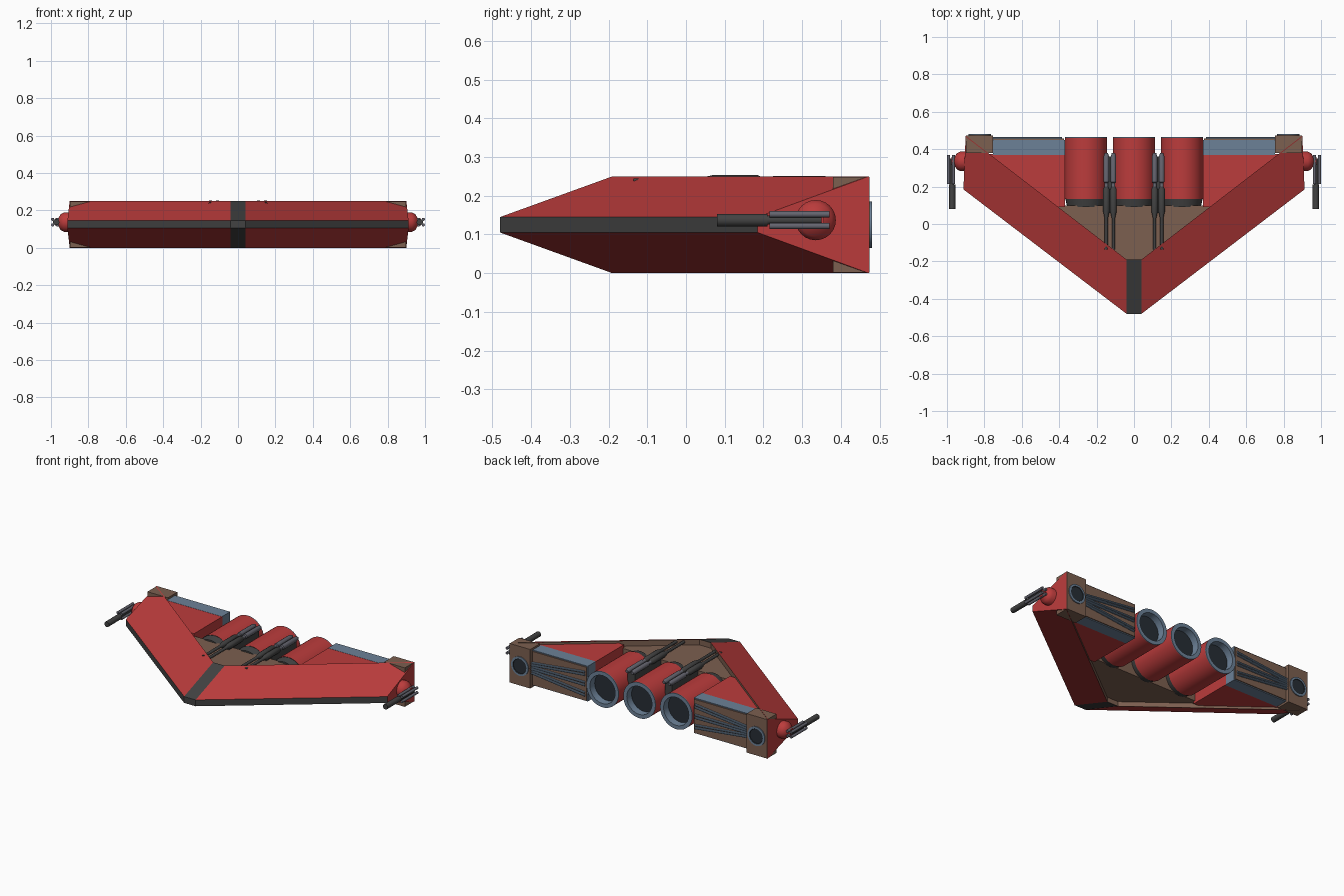
import bpy, bmesh, math
from mathutils import Vector

if "Cube" in bpy.data.objects:
    bpy.data.objects.remove(bpy.data.objects["Cube"])


def mat(name, r, g, b):
    m = bpy.data.materials.new(name)
    m.diffuse_color = (r, g, b, 1)
    m.use_nodes = True
    m.node_tree.nodes["Principled BSDF"].inputs["Base Color"].default_value = m.diffuse_color
    return m


RED = mat("red_paint", 0.5, 0.045, 0.045)
DARK = mat("dark_metal", 0.055, 0.055, 0.055)
BROWN = mat("brown_hull", 0.2, 0.115, 0.08)
BLUE = mat("blue_grey_metal", 0.15, 0.22, 0.31)
GREY = mat("gun_grey", 0.13, 0.13, 0.16)
BLACK = mat("nozzle_inside", 0.02, 0.027, 0.035)


def finish(name, bm, mats, mirror=False, smooth=False):
    bmesh.ops.remove_doubles(bm, verts=bm.verts, dist=1e-5)
    bmesh.ops.recalc_face_normals(bm, faces=bm.faces)
    me = bpy.data.meshes.new(name)
    bm.to_mesh(me)
    bm.free()
    for m in mats:
        me.materials.append(m)
    if smooth:
        for p in me.polygons:
            p.use_smooth = True
        me.set_sharp_from_angle(angle=math.radians(35))
    ob = bpy.data.objects.new(name, me)
    bpy.context.collection.objects.link(ob)
    if mirror:
        mod = ob.modifiers.new("mirror", 'MIRROR')
        mod.use_mirror_merge = False
    return ob


def loft(name, a, b, side_mats, cap_mat, mirror=False):
    """Join two matching outlines; one material per side strip."""
    bm = bmesh.new()
    va, vb = [bm.verts.new(p) for p in a], [bm.verts.new(p) for p in b]
    mats = list(dict.fromkeys(side_mats + [cap_mat]))
    n = len(a)
    for i in range(n):
        j = (i + 1) % n
        f = bm.faces.new((va[i], va[j], vb[j], vb[i]))
        f.material_index = mats.index(side_mats[i])
    for loop in (va, vb):
        bm.faces.new(loop).material_index = mats.index(cap_mat)
    return finish(name, bm, mats, mirror)


def prism(name, outline, z0, z1, m, mirror=False):
    return loft(name, [(x, y, z0) for x, y in outline],
                [(x, y, z1) for x, y in outline], [m] * len(outline), m, mirror)


def box(name, x0, x1, y0, y1, z0, z1, m, mirror=False):
    return prism(name, [(x0, y0), (x1, y0), (x1, y1), (x0, y1)], z0, z1, m, mirror)


def lathe(name, start, direction, profile, mirror=False, n=32):
    """Revolve (radius, distance, material) points about a line."""
    bm = bmesh.new()
    d = Vector(direction).normalized()
    u = d.orthogonal().normalized()
    w = d.cross(u)
    mats = list(dict.fromkeys(p[2] for p in profile))
    rings = []
    for r, t, _ in profile:
        rings.append([bm.verts.new(Vector(start) + d * t +
                      (u * math.cos(k * math.tau / n) + w * math.sin(k * math.tau / n)) * r)
                      for k in range(n)])
    for i in range(len(rings) - 1):
        for k in range(n):
            q = (k + 1) % n
            f = bm.faces.new((rings[i][k], rings[i][q], rings[i + 1][q], rings[i + 1][k]))
            f.material_index = mats.index(profile[i][2])
    return finish(name, bm, mats, mirror, smooth=True)


def rod(name, a, b, r, m, mirror=True, n=12):
    v = Vector(b) - Vector(a)
    L = v.length
    return lathe(name, a, v, [(0, 0, m), (r, 0, m), (r, L, m), (0, L, m)], mirror, n)


# wedge wings and nose strip
def section(x, y_front, y_back):
    return lambda xb: [(x, y_front, 0.105), (x, y_front, 0.145),
                       (xb, y_back, 0.25), (xb, y_back, 0.0)]


root = section(0.04, -0.48, -0.19)(0.04)
tip = section(0.912, 0.185, 0.472)(0.9)
loft("wing", root, tip, [DARK, RED, BROWN, RED], RED, True)
loft("nose_strip", section(-0.04, -0.48, -0.19)(-0.04), root,
     [DARK, DARK, BROWN, DARK], DARK)

# central deck filling the V
prism("centre_deck", [(-0.04, -0.2), (0.04, -0.2), (0.405, 0.09), (0.405, 0.1),
                      (-0.405, 0.1), (-0.405, 0.09)], 0.03, 0.215, BROWN)

# side blocks with framed rear panels
prism("side_block", [(0.37, 0.09), (0.41, 0.09), (0.78, 0.375), (0.37, 0.375)],
      0.015, 0.235, RED, True)
box("panel_frame", 0.37, 0.755, 0.37, 0.45, 0.014, 0.236, BLUE, True)
box("rear_panel", 0.374, 0.752, 0.44, 0.456, 0.02, 0.23, BROWN, True)
box("wing_end_block", 0.755, 0.898, 0.38, 0.474, 0.002, 0.248, BROWN, True)

# small thrusters in the wing ends
lathe("small_thruster", (0.825, 0.40, 0.125), (0, 1, 0),
      [(0, 0, BROWN), (0.06, 0, BROWN), (0.06, 0.075, BLUE), (0.06, 0.08, BLUE),
       (0.047, 0.08, BLACK), (0.045, 0.0765, BLACK), (0, 0.0765, BLACK)], True, 24)

# paired pipes fanning out across the rear panels
for z_in, z_out in ((0.19, 0.15), (0.125, 0.125), (0.06, 0.10)):
    for dz in (-0.009, 0.009):
        rod("rear_pipe", (0.385, 0.458, z_in + dz), (0.755, 0.458, z_out + dz * 0.8),
            0.007, BLUE, True, 8)

# three main engines
for x in (-0.257, 0, 0.257):
    lathe("main_engine", (x, 0, 0.125), (0, 1, 0),
          [(0, 0.09, DARK), (0.1, 0.09, DARK), (0.11, 0.135, DARK), (0.112, 0.135, RED),
           (0.112, 0.46, BLUE), (0.112, 0.465, BLUE), (0.088, 0.465, BLUE),
           (0.086, 0.42, BLACK), (0, 0.42, BLACK)], n=40)

# twin deck cannons between the engines
for x in (0.11, 0.148):
    lathe("deck_cannon", (x, 0, 0.236), (0, 1, 0),
          [(0, -0.135, DARK), (0.009, -0.135, DARK), (0.009, 0.03, DARK),
           (0.018, 0.07, DARK), (0.018, 0.185, DARK), (0.010, 0.2, GREY),
           (0.010, 0.22, GREY), (0.015, 0.225, GREY), (0.015, 0.36, GREY),
           (0.009, 0.38, GREY), (0, 0.38, GREY)], True, 12)
box("cannon_mount", 0.105, 0.155, 0.06, 0.36, 0.15, 0.232, DARK, True)

# wing tip gun pivots
lathe("tip_pivot", (0.89, 0.335, 0.137), (1, 0, 0),
      [(0, 0, RED), (0.052, 0, RED), (0.052, 0.04, RED), (0.042, 0.058, RED),
       (0.022, 0.07, RED), (0.022, 0.085, RED), (0, 0.085, RED)], True, 24)
# wing tip guns
rod("tip_gun_body", (0.972, 0.08, 0.137), (0.972, 0.21, 0.137), 0.017, DARK)
for z in (0.122, 0.152):
    for x in (0.966, 0.991):
        rod("tip_gun_barrel", (x, 0.215, z), (x, 0.37, z), 0.0085, GREY)
rod("tip_gun_neck", (0.975, 0.2, 0.137), (0.975, 0.35, 0.137), 0.012, DARK)
